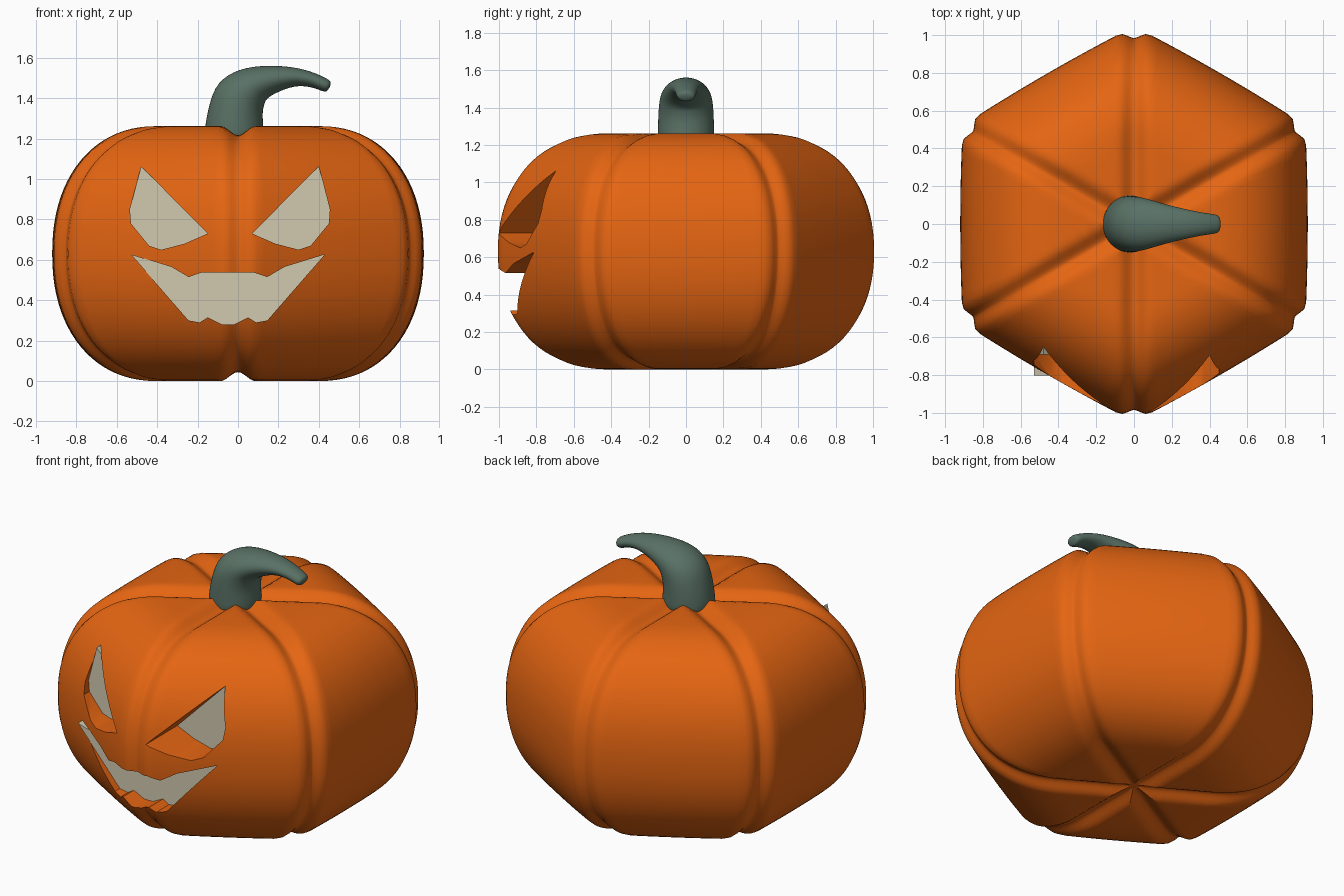
import bpy, bmesh, math

if "Cube" in bpy.data.objects:
    bpy.data.objects.remove(bpy.data.objects["Cube"])


def material(name, rgb):
    m = bpy.data.materials.new(name)
    m.diffuse_color = (*rgb, 1)
    m.use_nodes = True
    m.node_tree.nodes["Principled BSDF"].inputs["Base Color"].default_value = m.diffuse_color
    return m


ORANGE = material("pumpkin_orange", (0.78, 0.13, 0.006))
GREEN = material("stem_green", (0.10, 0.165, 0.13))
CREAM = material("glow_cream", (0.64, 0.59, 0.43))


def finish(name, bm, mat):
    bmesh.ops.recalc_face_normals(bm, faces=bm.faces)
    me = bpy.data.meshes.new(name)
    bm.to_mesh(me)
    bm.free()
    me.materials.append(mat)
    ob = bpy.data.objects.new(name, me)
    bpy.context.collection.objects.link(ob)
    return ob


def select(ob):
    bpy.ops.object.select_all(action='DESELECT')
    ob.select_set(True)
    bpy.context.view_layer.objects.active = ob


def loft(bm, rings):
    n = len(rings[0])
    for a, b in zip(rings, rings[1:]):
        for i in range(n):
            j = (i + 1) % n
            bm.faces.new((a[i], a[j], b[j], b[i]))


# pumpkin body: six flat panels with a rounded profile and a groove at each corner
HALF, FLAT, BULGE, POW, SEG = 0.631, 0.40, 0.52, 2.2, 24
T30 = math.tan(math.pi / 6)
profile = [(a, 0.0, 0.0, -1.0) for a in (0.03, 0.08, 0.12, 0.16, 0.2, 0.26, 0.33)]
for k in range(45):
    p = -math.pi / 2 + math.pi * k / 44
    c, s = max(math.cos(p), 0.0), math.sin(p)
    a = FLAT + BULGE * c ** (2 / POW)
    z = HALF + HALF * math.copysign(abs(s) ** (2 / POW), s)
    profile.append((a, z, c, s))
profile += [(a, 2 * HALF, 0.0, 1.0) for a in (0.33, 0.26, 0.2, 0.16, 0.12, 0.08, 0.03)]

bm = bmesh.new()
rings = []
for a, z, nr, nz in profile:
    ring = []
    for sector in range(6):
        ang = sector * math.pi / 3
        for k in range(SEG):
            s = math.sin(math.pi / 2 * (2 * k / SEG - 1))
            aa = a * (1 - 0.015 * s * s)
            x, y = aa, s * aa * T30
            u = min((1 - abs(s)) * a * T30 / 0.1, 1)
            g = (1 - u) ** 2 * (1 + (2 - 0.8 * nr) * u)
            f = 1 - 0.062 * nr * g / math.hypot(x, y)
            x, y = x * f, y * f
            ring.append(bm.verts.new((x * math.cos(ang) - y * math.sin(ang),
                                      x * math.sin(ang) + y * math.cos(ang),
                                      z - 0.045 * nz * g)))
    rings.append(ring)
loft(bm, rings)
bm.faces.new(rings[0])
bm.faces.new(rings[-1])
body = finish("pumpkin_body", bm, ORANGE)


def prism(name, outline, y0, y1, mat):
    bm = bmesh.new()
    r = [[bm.verts.new((x, y, z)) for x, z in outline] for y in (y0, y1)]
    loft(bm, r)
    bm.faces.new(r[0])
    bm.faces.new(r[1])
    return finish(name, bm, mat)


# face outlines, mirrored about a line slightly left of centre
eye = [(0.44, 1.063), (0.11, 0.73), (0.225, 0.68), (0.34, 0.65),
       (0.40, 0.67), (0.49, 0.78), (0.495, 0.85)]
upper = [(0.48, 0.627), (0.28, 0.565), (0.195, 0.515), (0.13, 0.537)]
lower = [(0.03, 0.28), (0.10, 0.315), (0.14, 0.29), (0.195, 0.30)]
half = lower + upper
mouth = [(x - 0.05, z) for x, z in half] + [(-x - 0.05, z) for x, z in reversed(half)]
features = [("left_eye", [(-x - 0.04, z) for x, z in eye], -0.69),
            ("right_eye", [(x - 0.04, z) for x, z in eye], -0.69),
            ("mouth", mouth, -0.80)]

# carve each opening and fill its back with a cream block
for name, outline, depth in features:
    cutter = prism(name + "_cutter", outline, -1.3, depth, ORANGE)
    cutter.hide_render = True
    select(body)
    mod = body.modifiers.new("carve", 'BOOLEAN')
    mod.operation = 'DIFFERENCE'
    mod.solver = 'EXACT'
    mod.object = cutter
    bpy.ops.object.modifier_apply(modifier=mod.name)
    bpy.data.objects.remove(cutter, do_unlink=True)
    prism(name + "_glow", outline, depth - 0.001, depth + 0.06, CREAM)
select(body)
bpy.ops.object.shade_smooth_by_angle(angle=math.radians(35))

# stem: bent tapering tube; x, z, in-plane radius, sideways radius, tilt in degrees
path = [(-0.02, 1.16, 0.15, 0.155, 0), (-0.02, 1.25, 0.15, 0.155, 0),
        (-0.012, 1.35, 0.136, 0.152, 8), (0.012, 1.425, 0.134, 0.148, 25),
        (0.07, 1.472, 0.104, 0.136, 48), (0.16, 1.495, 0.075, 0.108, 72),
        (0.28, 1.51, 0.047, 0.078, 92), (0.37, 1.492, 0.037, 0.06, 110),
        (0.425, 1.468, 0.034, 0.053, 115), (0.455, 1.454, 0.03, 0.045, 115)]
bm = bmesh.new()
rings = []
for x, z, r, w, tilt in path:
    t = math.radians(tilt)
    rings.append([bm.verts.new((x + r * math.cos(q) * math.cos(t), w * math.sin(q),
                                z - r * math.cos(q) * math.sin(t)))
                  for q in (2 * math.pi * i / 16 for i in range(16))])
loft(bm, rings)
bm.faces.new(rings[0])
bm.faces.new(rings[-1])
stem = finish("stem", bm, GREEN)
sub = stem.modifiers.new("smooth", 'SUBSURF')
sub.levels = sub.render_levels = 2
select(stem)
bpy.ops.object.shade_smooth()
